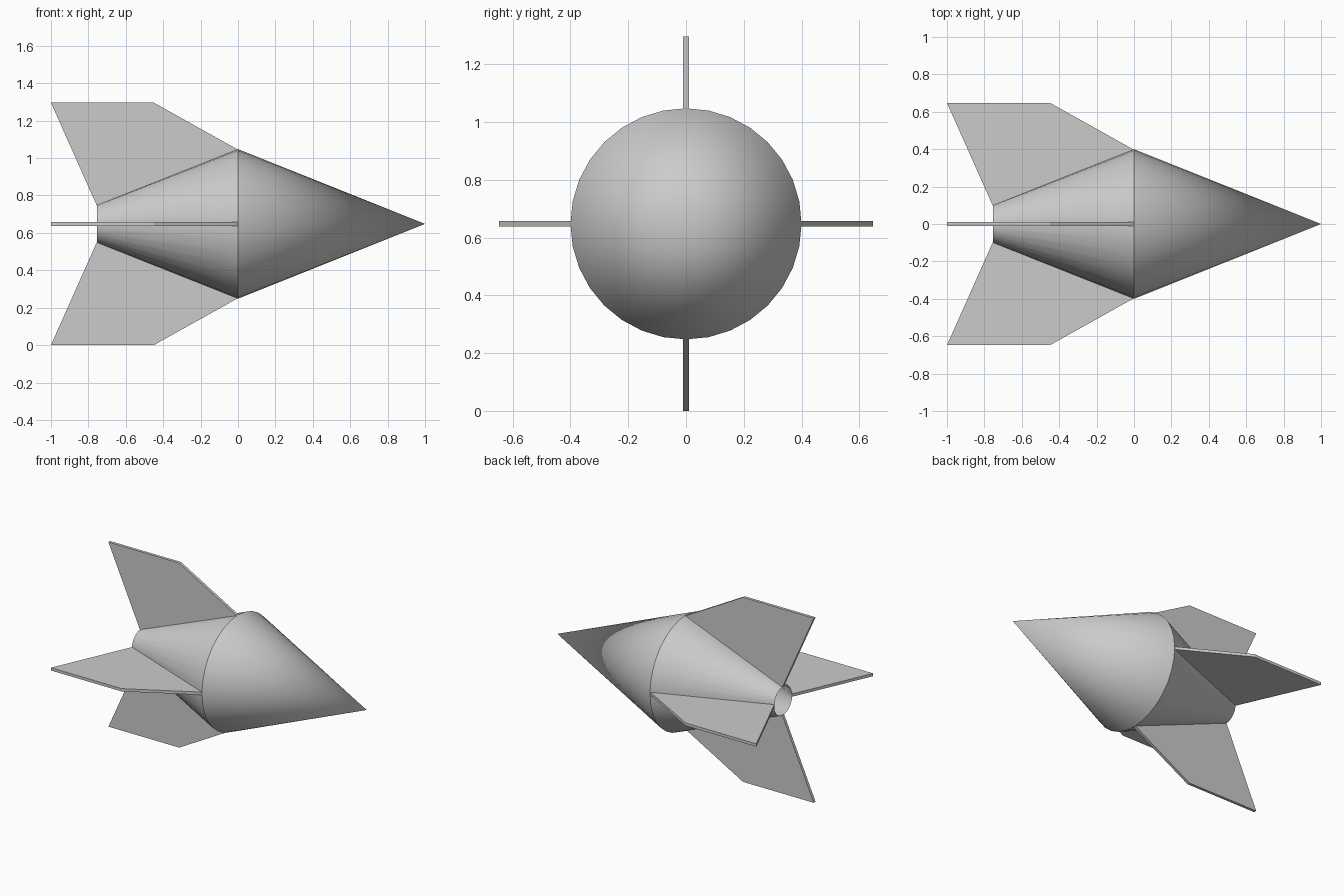
import bpy, bmesh, math
from mathutils import Matrix

if "Cube" in bpy.data.objects:
    bpy.data.objects.remove(bpy.data.objects["Cube"])

CENTRE = Matrix.Translation((0, 0, 0.648))


def make_object(name, bm):
    bmesh.ops.recalc_face_normals(bm, faces=bm.faces)
    bm.transform(CENTRE)
    mesh = bpy.data.meshes.new(name)
    bm.to_mesh(mesh)
    bm.free()
    ob = bpy.data.objects.new(name, mesh)
    bpy.context.collection.objects.link(ob)
    return ob


# Body: nose cone and tapered tail, left open at the back
bm = bmesh.new()
profile = [bm.verts.new(p) for p in ((1, 0, 0), (0, 0, 0.4), (-0.755, 0, 0.1))]
edges = [bm.edges.new(pair) for pair in zip(profile, profile[1:])]
bmesh.ops.spin(bm, geom=profile + edges, axis=(1, 0, 0), cent=(0, 0, 0),
               angle=math.tau, steps=32)
bmesh.ops.remove_doubles(bm, verts=bm.verts, dist=1e-4)
body = make_object("body", bm)
bpy.context.view_layer.objects.active = body
body.select_set(True)
bpy.ops.object.shade_smooth_by_angle(angle=math.radians(30))
body.select_set(False)

# Four swept fins around the tail
FIN = ((-0.755, 0.098), (-0.002, 0.398), (-0.45, 0.648), (-1, 0.648))
THICK = 0.02
for i, name in enumerate(("top_fin", "left_fin", "bottom_fin", "right_fin")):
    bm = bmesh.new()
    face = bm.faces.new([bm.verts.new((x, -THICK / 2, r)) for x, r in FIN])
    ext = bmesh.ops.extrude_face_region(bm, geom=[face], use_keep_orig=True)
    moved = [g for g in ext["geom"] if isinstance(g, bmesh.types.BMVert)]
    bmesh.ops.translate(bm, verts=moved, vec=(0, THICK, 0))
    bm.transform(Matrix.Rotation(i * math.pi / 2, 4, 'X'))
    make_object(name, bm)
